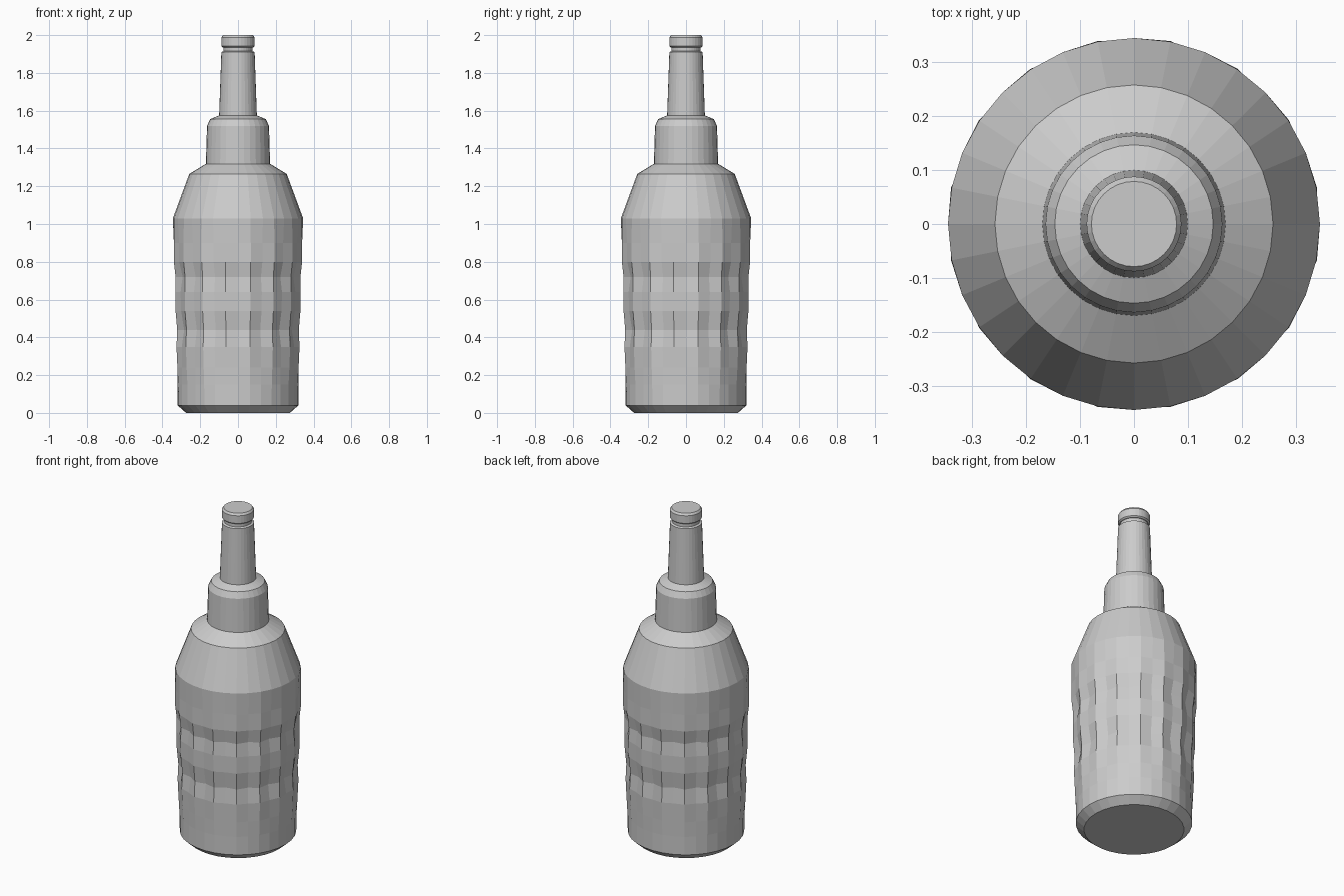
import bpy, bmesh, math

SIDES = 32

old = bpy.data.objects.get("Cube")
if old:
    bpy.data.objects.remove(old, do_unlink=True)

grey = bpy.data.materials.new("plain_grey")
grey.use_nodes = True
colour = (0.6, 0.6, 0.6, 1)
grey.diffuse_color = colour
grey.node_tree.nodes["Principled BSDF"].inputs["Base Color"].default_value = colour


def lathe(name, profile):
    """Closed turned part; each level is (z, even radius, odd radius)."""
    bm = bmesh.new()
    rings = []
    for z, *radii in profile:
        ring = []
        for i in range(SIDES):
            a = 2 * math.pi * i / SIDES
            r = radii[i % len(radii)]
            ring.append(bm.verts.new((r * math.cos(a), r * math.sin(a), z)))
        rings.append(ring)
    for low, high in zip(rings, rings[1:]):
        for i in range(SIDES):
            j = (i + 1) % SIDES
            bm.faces.new((low[i], low[j], high[j], high[i]))
    bm.faces.new(rings[0][::-1])
    bm.faces.new(rings[-1])
    mesh = bpy.data.meshes.new(name)
    bm.to_mesh(mesh)
    bm.free()
    mesh.materials.append(grey)
    obj = bpy.data.objects.new(name, mesh)
    bpy.context.collection.objects.link(obj)
    return obj


# Gripped body: alternate columns are pressed in at the finger grooves
lathe("body", [
    (0, 0.275), (0.04, 0.32), (0.15, 0.32, 0.322), (0.24, 0.32, 0.327),
    (0.35, 0.322, 0.332), (0.44, 0.308, 0.328), (0.54, 0.326, 0.337),
    (0.64, 0.329, 0.338), (0.72, 0.317, 0.337), (0.80, 0.337, 0.346),
    (0.90, 0.338, 0.346), (1.03, 0.345), (1.265, 0.258), (1.32, 0.168),
])

# Stepped collar
lathe("collar", [(1.315, 0.17), (1.52, 0.164), (1.555, 0.147), (1.575, 0.10)])

# Tapered neck with a groove below the cap
lathe("neck", [(1.57, 0.10), (1.91, 0.088), (1.915, 0.076), (1.94, 0.076)])

# Cap
lathe("cap", [(1.935, 0.08), (1.942, 0.088), (1.988, 0.088), (2.0, 0.079)])
